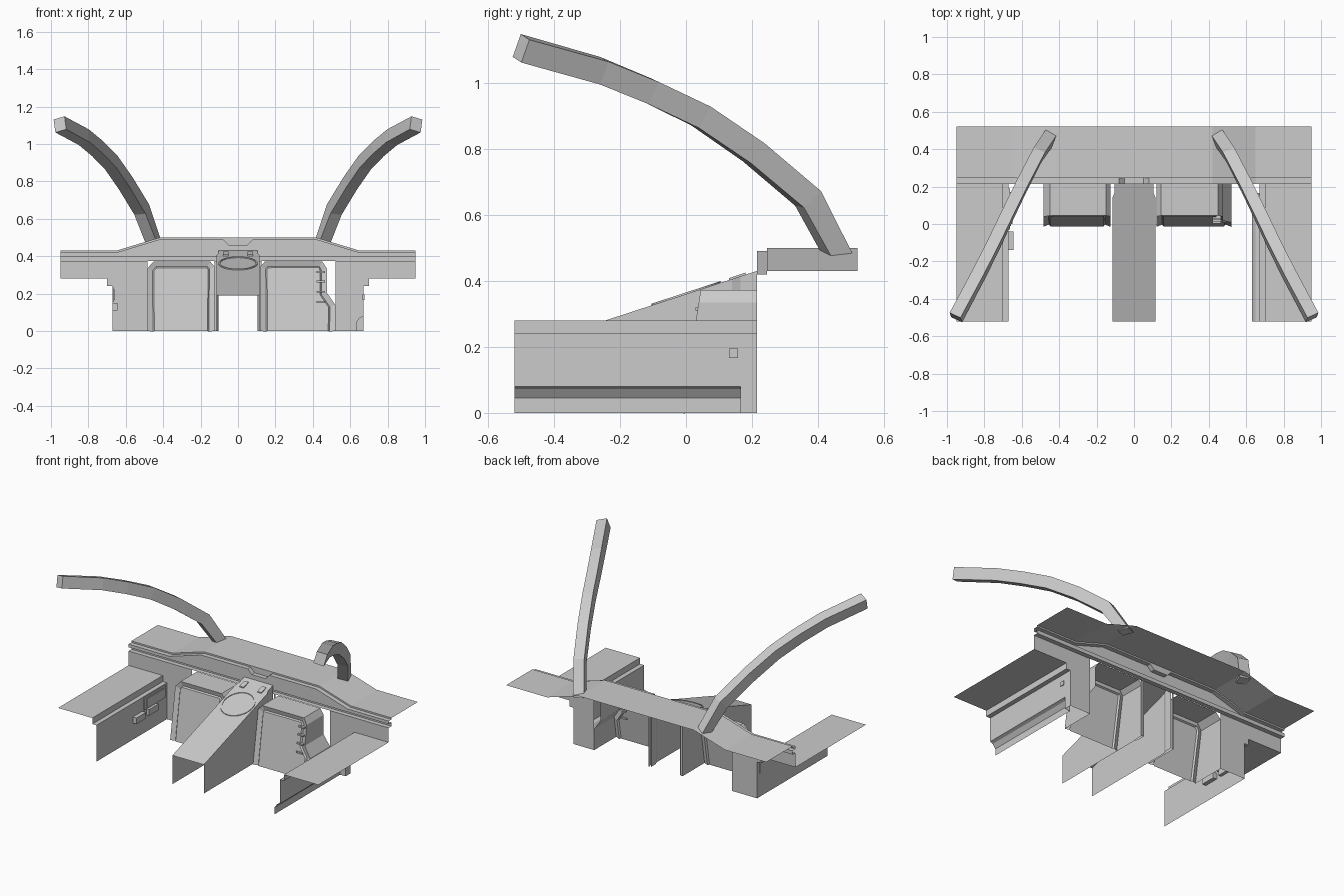
import bpy, bmesh, math
from mathutils import Vector

if "Cube" in bpy.data.objects:
    bpy.data.objects.remove(bpy.data.objects["Cube"])


def mesh(name, verts, faces):
    me = bpy.data.meshes.new(name)
    me.from_pydata([tuple(v) for v in verts], [], faces)
    bm = bmesh.new()
    bm.from_mesh(me)
    bmesh.ops.remove_doubles(bm, verts=bm.verts, dist=1e-5)
    bmesh.ops.recalc_face_normals(bm, faces=bm.faces)
    bm.to_mesh(me)
    bm.free()
    ob = bpy.data.objects.new(name, me)
    bpy.context.collection.objects.link(ob)
    return ob


def loft(name, sections, closed=False, caps=False):
    n, m = len(sections[0]), len(sections)
    verts = [v for s in sections for v in s]
    faces = [(i * n + j, i * n + (j + 1) % n, (i + 1) * n + (j + 1) % n, (i + 1) * n + j)
             for i in range(m - 1) for j in range(n if closed else n - 1)]
    if caps:
        faces += [tuple(range(n)), tuple(range((m - 1) * n, m * n))]
    return mesh(name, verts, faces)


def box(name, x, y, z):
    a = [(x[0], y[0], z[0]), (x[1], y[0], z[0]), (x[1], y[1], z[0]), (x[0], y[1], z[0])]
    return loft(name, [a, [(p[0], p[1], z[1]) for p in a]], True, True)


def sheet(name, outline, y):
    return mesh(name, [(x, y, z) for x, z in outline], [tuple(range(len(outline)))])


Y0, YP = -0.52, 0.215   # front edge of the side walls, plane of the dash panel

# Dash: top sheet, stepped lip with a centre notch, and a groove under it
sections = []
half = [(0.95, 0.43, 0.42), (0.65, 0.43, 0.42), (0.42, 0.5, 0.49),
        (0.08, 0.5, 0.49), (0.05, 0.5, 0.46)]
stations = [(-x, t, r) for x, t, r in half] + half[::-1]
for x, t, r in stations:
    sections.append([(x, y, z) for y, z in
                     [(0.52, t), (0.245, t), (0.245, r), (YP, r), (YP, 0.40),
                      (0.245, 0.40), (0.245, 0.375), (YP, 0.375)]])
loft("dash_top", sections)

# Dash panel pieces left between the pods, console and side walls
for s, edge in ((-1, 0.485), (1, 0.52)):
    side = "left" if s < 0 else "right"
    sheet("outer_panel_" + side,
          [(s * x, z) for x, z in [(edge, 0), (0.67, 0), (0.67, 0.24), (0.70, 0.24), (0.70, 0.28),
                                   (0.95, 0.28), (0.95, 0.375), (edge, 0.375)]], YP)
    sheet("inner_panel_" + side,
          [(s * x, z) for x, z in [(0.112, 0), (0.125, 0), (0.125, 0.375), (0.112, 0.375)]], YP)

    # Side wall with ledge and armrest shelf
    base = 0.08 if s > 0 else 0
    prof = [(0.67, base), (0.67, 0.24), (0.70, 0.24), (0.70, 0.28), (0.95, 0.28)]
    loft("side_wall_" + side, [[(s * x, y, z) for x, z in prof] for y in (Y0, YP)])

# Right wall foot fairing with its end cap
foot = [(0.63, 0), (0.63, 0.045), (0.65, 0.072), (0.67, 0.08)]
loft("wall_foot", [[(x, y, z) for x, z in foot] for y in (Y0, 0.165)])
sheet("wall_foot_end", foot + [(0.67, 0)], 0.165)
mesh("wall_foot_rear", [(0.67, 0.165, 0), (0.67, YP, 0), (0.67, YP, 0.08), (0.67, 0.165, 0.08)],
     [(0, 1, 2, 3)])
box("wall_switch", (0.665, 0.675), (0.13, 0.157), (0.167, 0.195))

# Left wall screen and control boxes
box("wall_screen_frame", (-0.672, -0.662), (-0.03, 0.19), (0.155, 0.232))
box("wall_screen", (-0.665, -0.658), (-0.01, 0.17), (0.165, 0.222))
box("wall_control_front", (-0.67, -0.643), (-0.14, -0.04), (0.11, 0.15))
box("wall_control_rear", (-0.67, -0.65), (0.0, 0.10), (0.11, 0.15))


# Instrument pods: leaning front, open at the back and bottom
def lean(z):
    return -0.015 + 0.16 * z


def pod(name, outline):
    front = [(x, lean(z), z) for x, z in outline]
    back = [(x, YP, z) for x, z in outline]
    n = len(outline)
    faces = [(i, i + 1, n + i + 1, n + i) for i in range(n - 1)] + [tuple(range(n))]
    ob = mesh(name, front + back, faces)
    bm = bmesh.new()
    bm.from_mesh(ob.data)
    face = max(bm.faces, key=lambda f: len(f.verts))
    face.normal_update()
    d = 0.012 if face.normal.y < 0 else -0.012
    bmesh.ops.inset_region(bm, faces=[face], thickness=0.03, depth=-d)
    bmesh.ops.inset_region(bm, faces=[face], thickness=0.008, depth=d * 0.8)
    bm.to_mesh(ob.data)
    bm.free()


pod("pod_left", [(-0.485, 0), (-0.485, 0.335), (-0.45, 0.373), (-0.15, 0.373), (-0.125, 0.345), (-0.125, 0)])
pod("pod_right", [(0.12, 0), (0.12, 0.345), (0.145, 0.373), (0.45, 0.373), (0.475, 0.335),
                  (0.475, 0.205), (0.52, 0.14), (0.52, 0)])
for i, z in enumerate((0.15, 0.205, 0.26, 0.31)):
    box("pod_key_%d" % i, (0.42, 0.465), (lean(z) - 0.006, lean(z) + 0.012), (z, z + 0.01))


# Centre console: sloping top and two side walls
def slope(y):
    return 0.19 + 0.327 * (y - Y0)


sections = []
for y, w in ((Y0, 0.115), (0.14, 0.115), (0.165, 0.105), (YP, 0.105)):
    z = slope(y)
    sections.append([(-w, y, 0), (-w, y, z), (w, y, z), (w, y, 0)])
loft("console", sections)

# Round console dial: raised rim around a flat face
rings = []
for r, h in ((0.105, 0.0), (0.105, 0.005), (0.096, 0.005), (0.096, 0.001), (0.0001, 0.001)):
    rings.append([(r * math.cos(a), r * math.sin(a), slope(r * math.sin(a)) + h)
                  for a in [k * math.tau / 32 for k in range(32)]])
loft("console_dial", rings, True)

# Small tabs above the dial
for x in (-0.08, 0.05):
    tab = [(x, 0.13), (x + 0.03, 0.13), (x + 0.03, 0.18), (x, 0.18)]
    loft("console_tab", [[(a, b, slope(b) + h) for a, b in tab] for h in (0, 0.006)], True, True)

# Canopy struts: square beam swept along a curve, mirrored
path = [Vector(p) for p in [(0.452, 0.462, 0.475), (0.515, 0.37, 0.65), (0.60, 0.205, 0.79),
                            (0.677, 0.045, 0.90), (0.75, -0.11, 0.975), (0.825, -0.26, 1.037),
                            (0.952, -0.50, 1.105)]]
sections = []
for i, c in enumerate(path):
    t = (path[min(i + 1, 6)] - path[max(i - 1, 0)]).normalized()
    if i == 0:
        t = Vector((0, 0, 1))
    s = Vector((0.9, 0.36, -0.25 * i / 6))
    s = (s - t * s.dot(t)).normalized()
    n = t.cross(s).normalized()
    sections.append([c + s * a * 0.033 + n * b * 0.037 for a, b in ((-1, 1), (1, 1), (1, -1), (-1, -1))])
for k, side in ((1, "right"), (-1, "left")):
    loft("canopy_strut_" + side, [[(k * v.x, v.y, v.z) for v in sec] for sec in sections], True, True)
